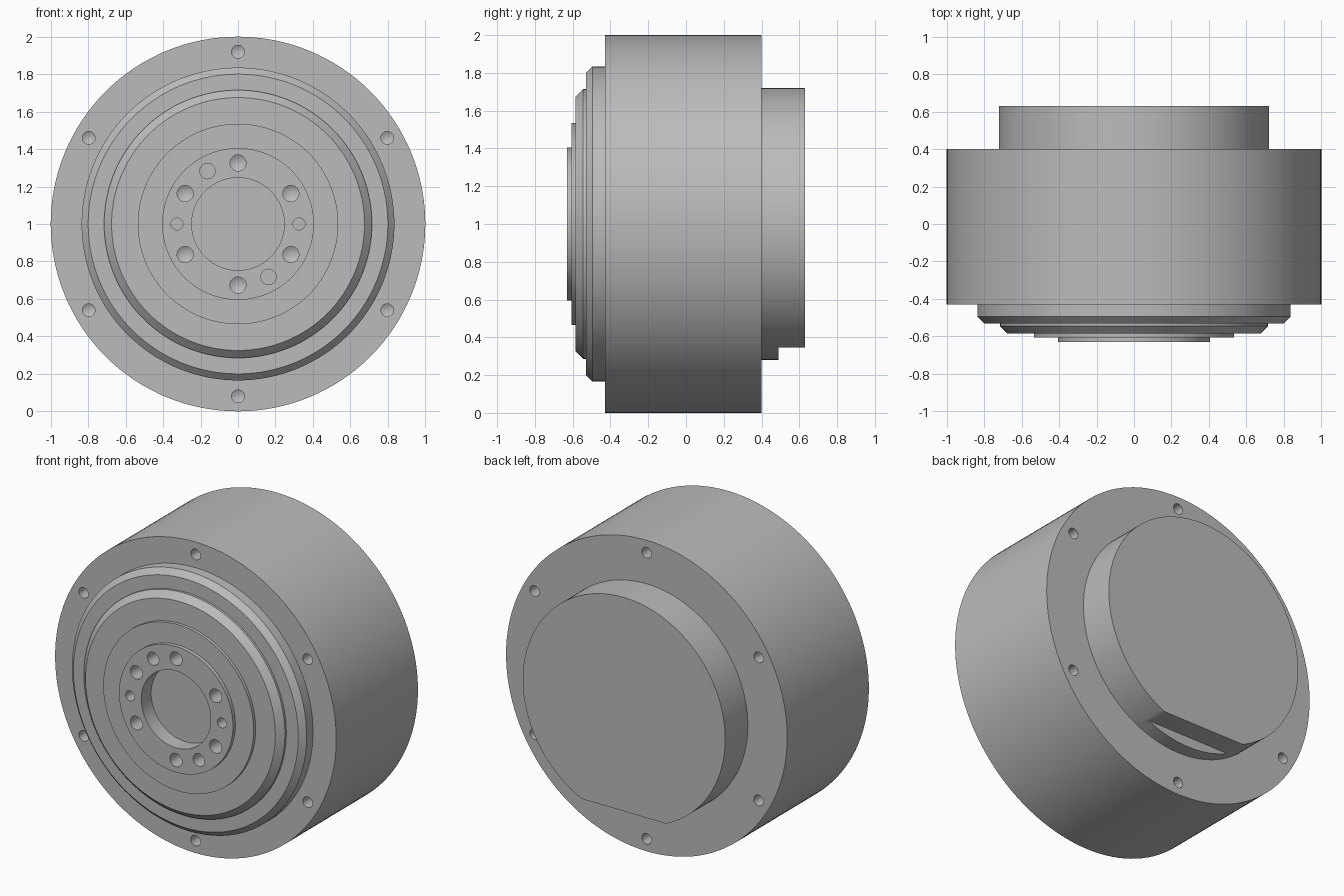
import bpy, bmesh
from math import cos, sin, pi, radians
from mathutils import Matrix, Vector

cube = bpy.data.objects.get("Cube")
if cube:
    bpy.data.objects.remove(cube, do_unlink=True)

metal = bpy.data.materials.new("machined grey")
metal.use_nodes = True
grey = (0.5, 0.5, 0.5, 1)
metal.diffuse_color = grey
metal.node_tree.nodes["Principled BSDF"].inputs["Base Color"].default_value = grey
AXIS = Vector((0, 0, 1))


def lathe(bm, profile, segments, centre=AXIS):
    """Spin (radius, y) points around the y axis through centre."""
    part = bmesh.new()
    verts = [part.verts.new((r, y, 0)) for r, y in profile]
    edges = [part.edges.new(pair) for pair in zip(verts, verts[1:])]
    bmesh.ops.spin(part, geom=verts + edges, cent=(0, 0, 0), axis=(0, 1, 0),
                   angle=2 * pi, steps=segments)
    bmesh.ops.remove_doubles(part, verts=part.verts, dist=0.0001)
    bmesh.ops.recalc_face_normals(part, faces=part.faces)
    bmesh.ops.translate(part, verts=part.verts, vec=centre)
    mesh = bpy.data.meshes.new("lathe")
    part.to_mesh(mesh)
    part.free()
    bm.from_mesh(mesh)
    bpy.data.meshes.remove(mesh)


def add_object(name, bm):
    mesh = bpy.data.meshes.new(name)
    bm.to_mesh(mesh)
    bm.free()
    mesh.materials.append(metal)
    obj = bpy.data.objects.new(name, mesh)
    bpy.context.collection.objects.link(obj)
    return obj


def turned(name, profile):
    bm = bmesh.new()
    lathe(bm, profile, 128)
    return add_object(name, bm)


def hole(bm, ring, degrees, radius, y, depth, tip=0.0):
    """Drill from y along depth (signed), ending in a cone of height tip."""
    a = radians(degrees)
    centre = AXIS + Vector((ring * cos(a), 0, ring * sin(a)))
    sign = 1 if depth > 0 else -1
    end = y + depth
    lathe(bm, [(0, y - sign * 0.05), (radius, y - sign * 0.05),
               (radius, end), (0, end + sign * tip)], 32, centre)


def finish(obj, cutter_bm):
    cutter = add_object("cutter", cutter_bm)
    cutter.hide_render = True
    mod = obj.modifiers.new("cut", 'BOOLEAN')
    mod.operation, mod.solver, mod.object = 'DIFFERENCE', 'EXACT', cutter
    for other in bpy.context.selected_objects:
        other.select_set(False)
    bpy.context.view_layer.objects.active = obj
    obj.select_set(True)
    bpy.ops.object.modifier_apply(modifier=mod.name)
    bpy.data.objects.remove(cutter, do_unlink=True)
    bpy.ops.object.shade_smooth_by_angle(angle=radians(25))


# Housing drum with chamfered collar and a seat for the flange
FRONT, BACK = -0.43, 0.40
housing = turned("housing", [
    (0, BACK), (1, BACK), (1, FRONT), (0.835, FRONT), (0.835, -0.495),
    (0.8, -0.53), (0.715, -0.53), (0.715, -0.4), (0, -0.4)])
drills = bmesh.new()
for i in range(6):
    hole(drills, 0.92, 30 + 60 * i, 0.034, FRONT, 0.2, 0.02)
    hole(drills, 0.92, 30 + 60 * i, 0.034, BACK, -0.2, 0.02)
finish(housing, drills)

# Stepped output flange with bore, bolt holes and dowel holes
FACE = -0.63
flange = turned("output_flange", [
    (0, -0.4), (0.715, -0.4), (0.715, -0.545), (0.675, -0.585),
    (0.535, -0.585), (0.535, -0.605), (0.405, -0.605), (0.405, FACE), (0, FACE)])
drills = bmesh.new()
lathe(drills, [(0, FACE - 0.05), (0.247, FACE - 0.05), (0.247, -0.53), (0, -0.53)], 128)
for i in range(6):
    hole(drills, 0.326, 30 + 60 * i, 0.043, FACE, 0.13, 0.025)
for side in (0, 180):
    hole(drills, 0.326, side, 0.032, FACE, 0.1)
    hole(drills, 0.326, side + 120, 0.041, FACE, 0.1)
finish(flange, drills)

# Rear cover with a flat milled along its lower edge
cover = turned("rear_cover", [(0, BACK), (0.72, BACK), (0.72, 0.63), (0, 0.63)])
mill = bmesh.new()
bmesh.ops.create_cube(mill, size=1, matrix=Matrix.Translation((0, 0.59, 0.245))
                      @ Matrix.Diagonal((1, 0.2, 0.2, 1)))
finish(cover, mill)
